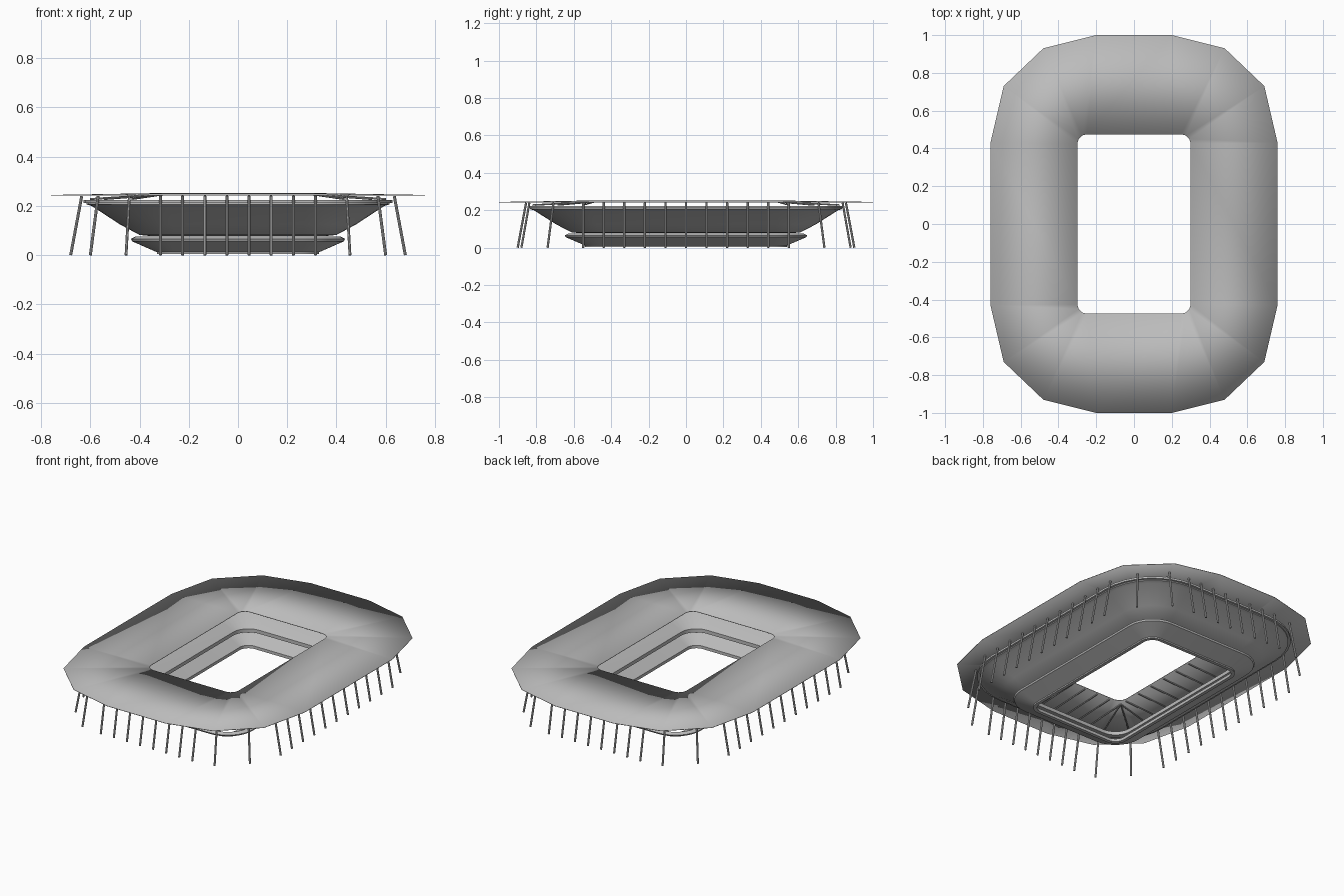
import bpy, bmesh, math
from mathutils import Vector

if "Cube" in bpy.data.objects:
    bpy.data.objects.remove(bpy.data.objects["Cube"])


def make_material(name, rgb):
    m = bpy.data.materials.new(name)
    m.use_nodes = True
    m.diffuse_color = (*rgb, 1)
    m.node_tree.nodes["Principled BSDF"].inputs["Base Color"].default_value = (*rgb, 1)
    return m


grey = make_material("concrete grey", (0.5, 0.5, 0.5))


def finish(bm, name, smooth=None):
    bmesh.ops.recalc_face_normals(bm, faces=bm.faces)
    mesh = bpy.data.meshes.new(name)
    bm.to_mesh(mesh)
    bm.free()
    mesh.materials.append(grey)
    ob = bpy.data.objects.new(name, mesh)
    bpy.context.collection.objects.link(ob)
    if smooth:
        bpy.ops.object.select_all(action="DESELECT")
        ob.select_set(True)
        bpy.context.view_layer.objects.active = ob
        bpy.ops.object.shade_smooth_by_angle(angle=math.radians(smooth))
    return ob


def rounded_rect(hx, hy, r, z, steps=8):
    """Points of a rounded rectangle, counter-clockwise."""
    pts = []
    for q, (sx, sy) in enumerate([(1, 1), (-1, 1), (-1, -1), (1, -1)]):
        for i in range(steps + 1):
            a = math.pi / 2 * (q + i / steps)
            pts.append((sx * (hx - r) + r * math.cos(a),
                        sy * (hy - r) + r * math.sin(a), z))
    return pts


def ring_sweep(name, profile):
    """Closed section of (offset, height) swept round the pitch."""
    bm = bmesh.new()
    rings = [[bm.verts.new(p) for p in
              rounded_rect(0.31 + d, 0.52 + d * 1.03, 0.06 + d * 0.9, z)]
             for d, z in profile]
    n = len(rings[0])
    for k, a in enumerate(rings):
        b = rings[(k + 1) % len(rings)]
        for i in range(n):
            j = (i + 1) % n
            bm.faces.new((a[i], a[j], b[j], b[i]))
    return finish(bm, name, 30)


# Seating bowl
ring_sweep("lower_tier", [(0, 0.004), (0, 0.022), (0.105, 0.076), (0.125, 0.066),
                          (0.12, 0.056), (0.02, 0.012), (0.02, 0.004)])
ring_sweep("upper_tier", [(0.05, 0.078), (0.05, 0.1), (0.29, 0.222), (0.305, 0.222),
                          (0.305, 0.206), (0.285, 0.2), (0.17, 0.125), (0.09, 0.082)])
ring_sweep("rim_rail", [(0.305, 0.212), (0.305, 0.224), (0.318, 0.224), (0.318, 0.212)])

# Roof: faceted outer edge joined to the opening
quarter = [(0.76, 0.43), (0.69, 0.73), (0.48, 0.93), (0.2, 1.0)]
outline = quarter + [(-x, y) for x, y in reversed(quarter)]
outline += [(-x, -y) for x, y in outline]
bm = bmesh.new()
edges = []
for pts in ([(x, y, 0.243) for x, y in outline],
            rounded_rect(0.3, 0.475, 0.05, 0.251, 3)):
    vs = [bm.verts.new(p) for p in pts]
    edges += [bm.edges.new((v, vs[(i + 1) % len(vs)])) for i, v in enumerate(vs)]
bmesh.ops.bridge_loops(bm, edges=edges)
bmesh.ops.recalc_face_normals(bm, faces=bm.faces)
if sum(f.normal.z for f in bm.faces) < 0:
    bmesh.ops.reverse_faces(bm, faces=bm.faces)
roof = finish(bm, "roof", 30)
solid = roof.modifiers.new("thickness", "SOLIDIFY")
solid.thickness = 0.003
solid.offset = 0


def rod(bm, a, b, radius):
    a, b = Vector(a), Vector(b)
    made = bmesh.ops.create_cone(bm, cap_ends=True, segments=8, radius1=radius,
                                 radius2=radius, depth=(b - a).length)["verts"]
    turn = (b - a).to_track_quat("Z", "Y").to_matrix()
    for v in made:
        v.co = turn @ v.co + (a + b) / 2


# Foot positions with outward directions: ends, sides and corners
feet = []
for s in (1, -1):
    feet += [(-0.315 + 0.09 * i, s * 0.9, 0, s) for i in range(8)]
    feet += [(s * 0.68, -0.55 + 0.11 * i, s, 0) for i in range(11)]
    for t in (1, -1):
        feet += [(s * 0.455, t * 0.88, s * 0.3, t * 0.95),
                 (s * 0.6, t * 0.74, s * 0.7, t * 0.7)]

posts, beams = bmesh.new(), bmesh.new()
for x, y, nx, ny in feet:
    top = (x - nx * 0.045, y - ny * 0.045, 0.24)
    rod(posts, (x, y, 0), top, 0.006)
    # Roof beams run from the rim to the edge of the opening
    inner = (max(-0.31, min(0.31, x)), max(-0.485, min(0.485, y)), 0.246)
    start = (x - nx * 0.08, y - ny * 0.08, 0.228)
    rod(beams, start, inner, 0.004)
finish(posts, "support_posts", 40)
finish(beams, "roof_beams", 40)
